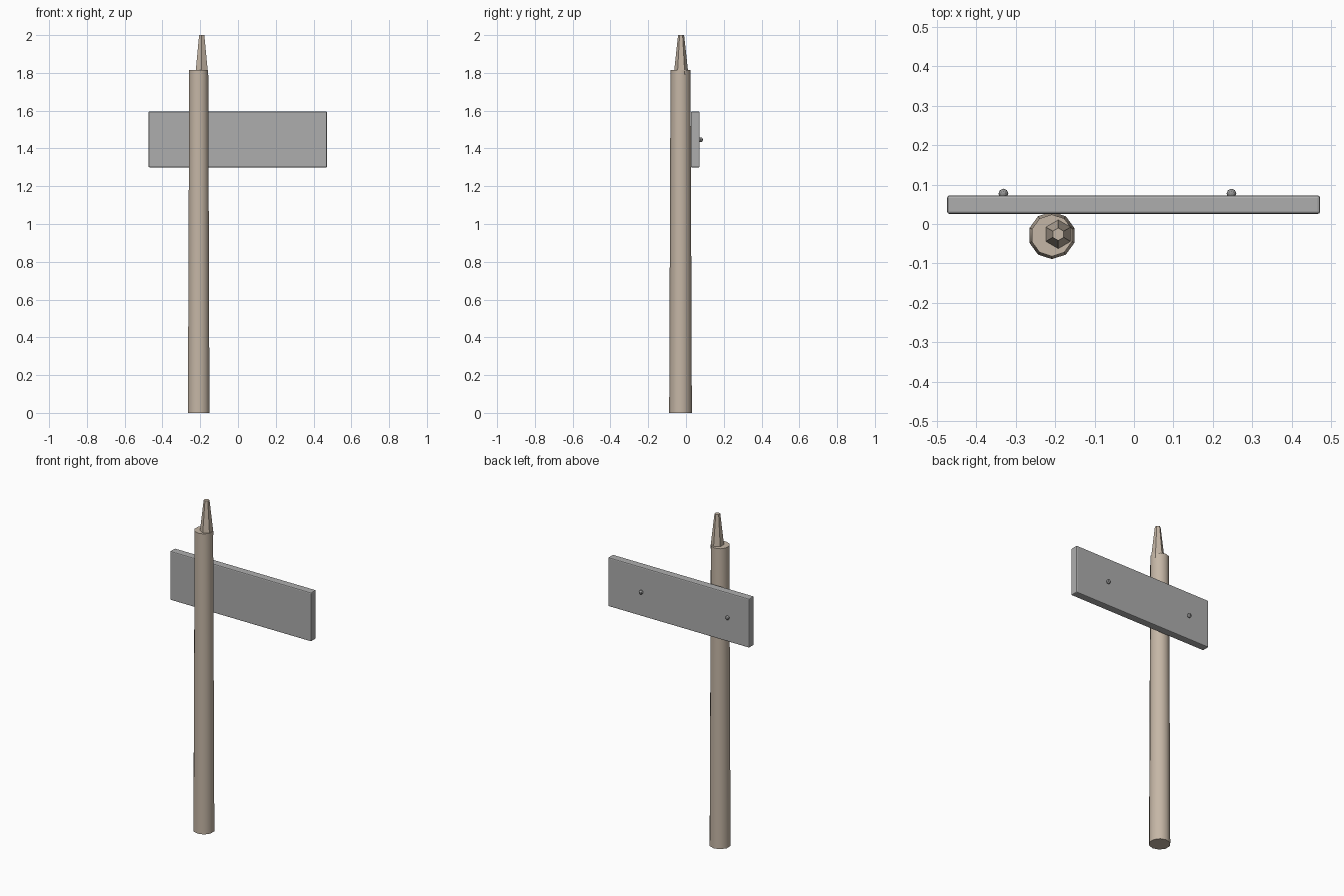
import bpy

if "Cube" in bpy.data.objects:
    bpy.data.objects.remove(bpy.data.objects["Cube"])


def material(name, rgb):
    m = bpy.data.materials.new(name)
    m.diffuse_color = (*rgb, 1)
    m.use_nodes = True
    m.node_tree.nodes["Principled BSDF"].inputs["Base Color"].default_value = m.diffuse_color
    return m


wood = material("pale wood", (0.56, 0.47, 0.38))
grey = material("board grey", (0.42, 0.42, 0.42))
iron = material("nail grey", (0.30, 0.30, 0.30))


def finish(name, mat):
    ob = bpy.context.object
    ob.name = name
    ob.data.materials.append(mat)
    return ob


def tapered(name, sides, r1, r2, x, y, z1, z2, mat):
    bpy.ops.mesh.primitive_cone_add(vertices=sides, radius1=r1, radius2=r2, depth=z2 - z1,
                                    location=(x, y, (z1 + z2) / 2))
    return finish(name, mat)


# Ten-sided post, slightly narrower at the top
tapered("post", 10, 0.060, 0.053, -0.208, -0.029, 0, 1.815, wood)
bpy.ops.object.shade_smooth_by_angle(angle=0.7)

# Six-sided blunt tip, set a little off the post's axis
tapered("post_tip", 6, 0.039, 0.016, -0.192, -0.026, 1.79, 2.0, wood)

# Sign board behind the post, with softened edges
bpy.ops.mesh.primitive_cube_add(size=1, location=(-0.001, 0.049, 1.4475))
board = finish("sign_board", grey)
board.scale = (0.945, 0.047, 0.296)
bpy.ops.object.transform_apply(location=False, rotation=False, scale=True)
bevel = board.modifiers.new("soft_edges", "BEVEL")
bevel.width = 0.006
bevel.segments = 2

# Nail heads on the back of the board
for i, x in enumerate((-0.331, 0.247)):
    bpy.ops.mesh.primitive_uv_sphere_add(segments=8, ring_count=6, radius=0.0125,
                                         location=(x, 0.077, 1.446))
    finish(f"nail_{i + 1}", iron)
